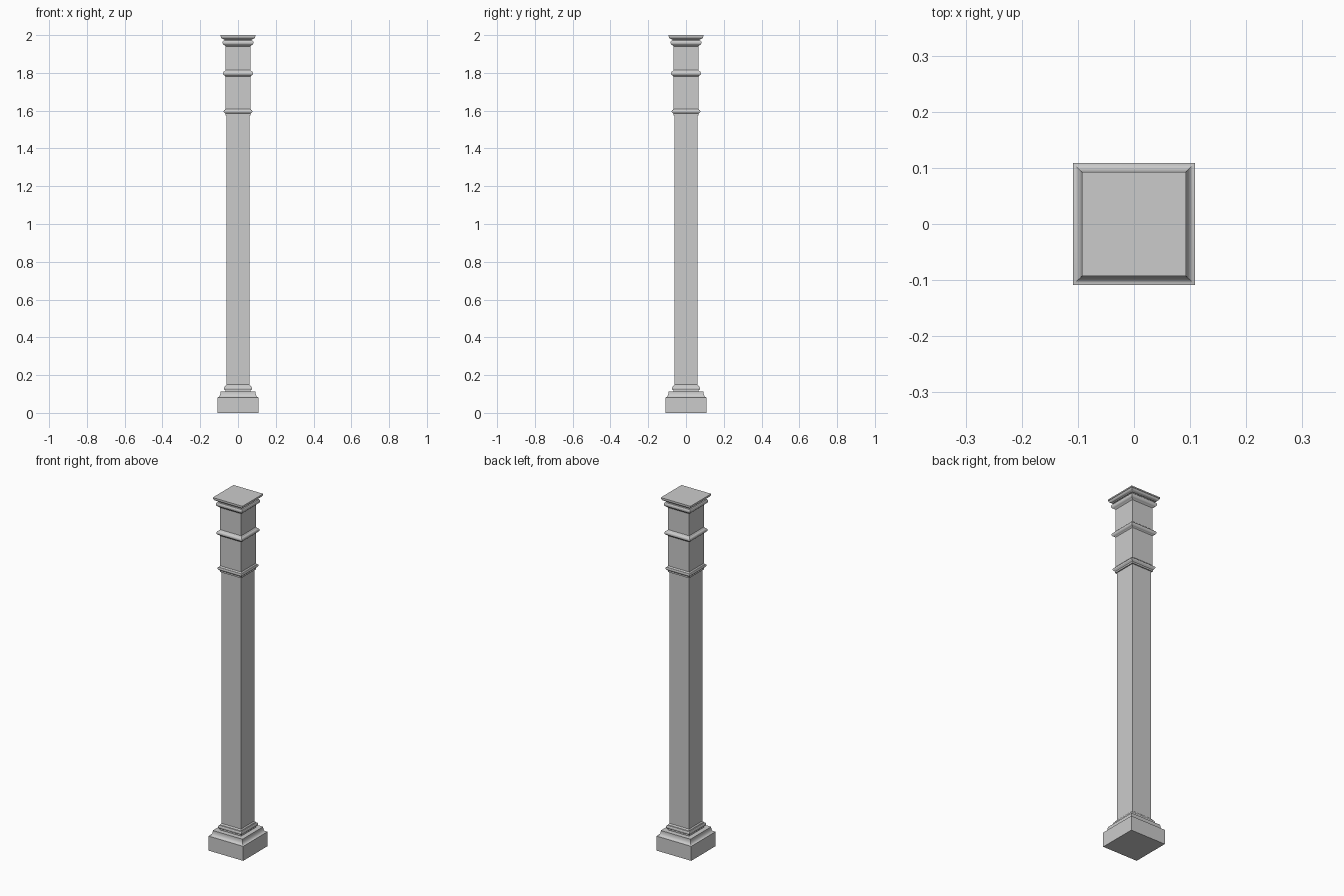
import bpy, bmesh, math

cube = bpy.data.objects.get("Cube")
if cube:
    bpy.data.objects.remove(cube, do_unlink=True)

stone = bpy.data.materials.new("grey stone")
stone.use_nodes = True
grey = (0.6, 0.6, 0.6, 1)
stone.diffuse_color = grey
stone.node_tree.nodes["Principled BSDF"].inputs["Base Color"].default_value = grey


def arc(r, z, dr, dz, start, end, steps=6):
    """Profile points on an ellipse, angles in degrees from outward to up."""
    angles = [math.radians(start + (end - start) * i / steps) for i in range(steps + 1)]
    return [(r + dr * math.cos(a), z + dz * math.sin(a)) for a in angles]


def square_section(name, profile, bottom=False, top=False):
    """Sweep a (half width, height) profile round a square with mitred corners."""
    bm = bmesh.new()
    rings = [[bm.verts.new((sx * r, sy * r, z))
              for sx, sy in ((-1, -1), (1, -1), (1, 1), (-1, 1))]
             for r, z in profile]
    for low, high in zip(rings, rings[1:]):
        for i in range(4):
            j = (i + 1) % 4
            bm.faces.new((low[i], low[j], high[j], high[i]))
    if bottom:
        bm.faces.new(rings[0][::-1])
    if top:
        bm.faces.new(rings[-1])
    mesh = bpy.data.meshes.new(name)
    bm.to_mesh(mesh)
    bm.free()
    mesh.materials.append(stone)
    obj = bpy.data.objects.new(name, mesh)
    bpy.context.collection.objects.link(obj)
    bpy.ops.object.select_all(action="DESELECT")
    obj.select_set(True)
    bpy.context.view_layer.objects.active = obj
    bpy.ops.object.shade_smooth_by_angle(angle=math.radians(30))


shaft, upper = 0.061, 0.066

# Plinth with a coved shoulder
square_section("plinth",
               [(0.109, 0), (0.109, 0.077)]
               + arc(0.109, 0.108, 0.016, 0.026, 270, 180)
               + [(0.093, 0.112), (0.066, 0.112)], bottom=True)

# Rounded moulding at the foot of the shaft
square_section("base_moulding",
               [(0.066, 0.112), (0.066, 0.118)]
               + arc(0.066, 0.13, 0.008, 0.01, -90, 90)
               + [(0.065, 0.145), (shaft, 0.149)])

# Main shaft
square_section("shaft", [(shaft, 0.149), (shaft, 1.575)])

# Stepped collar where the shaft widens
square_section("lower_collar",
               [(shaft, 1.575), (0.067, 1.575), (0.067, 1.584), (0.072, 1.588)]
               + arc(0.071, 1.596, 0.005, 0.007, -70, 90)
               + [(upper, 1.61)])

# Two panels of the upper block and the band between them
square_section("upper_block_lower", [(upper, 1.61), (upper, 1.78)])
square_section("middle_band",
               [(upper, 1.78), (0.07, 1.785)]
               + arc(0.07, 1.797, 0.01, 0.011, -80, 80)
               + [(0.07, 1.811), (upper, 1.815)])
square_section("upper_block_top", [(upper, 1.815), (upper, 1.94)])

# Capital moulding and flared cap
square_section("capital_moulding",
               [(upper, 1.94), (0.072, 1.946)]
               + arc(0.073, 1.96, 0.009, 0.012, -80, 90)
               + [(0.071, 1.972), (0.071, 1.978)])
square_section("cap",
               [(0.071, 1.978), (0.077, 1.978)]
               + arc(0.077, 1.993, 0.014, 0.013, -80, -5)
               + [(0.093, 1.993), (0.093, 2.0)], top=True)
